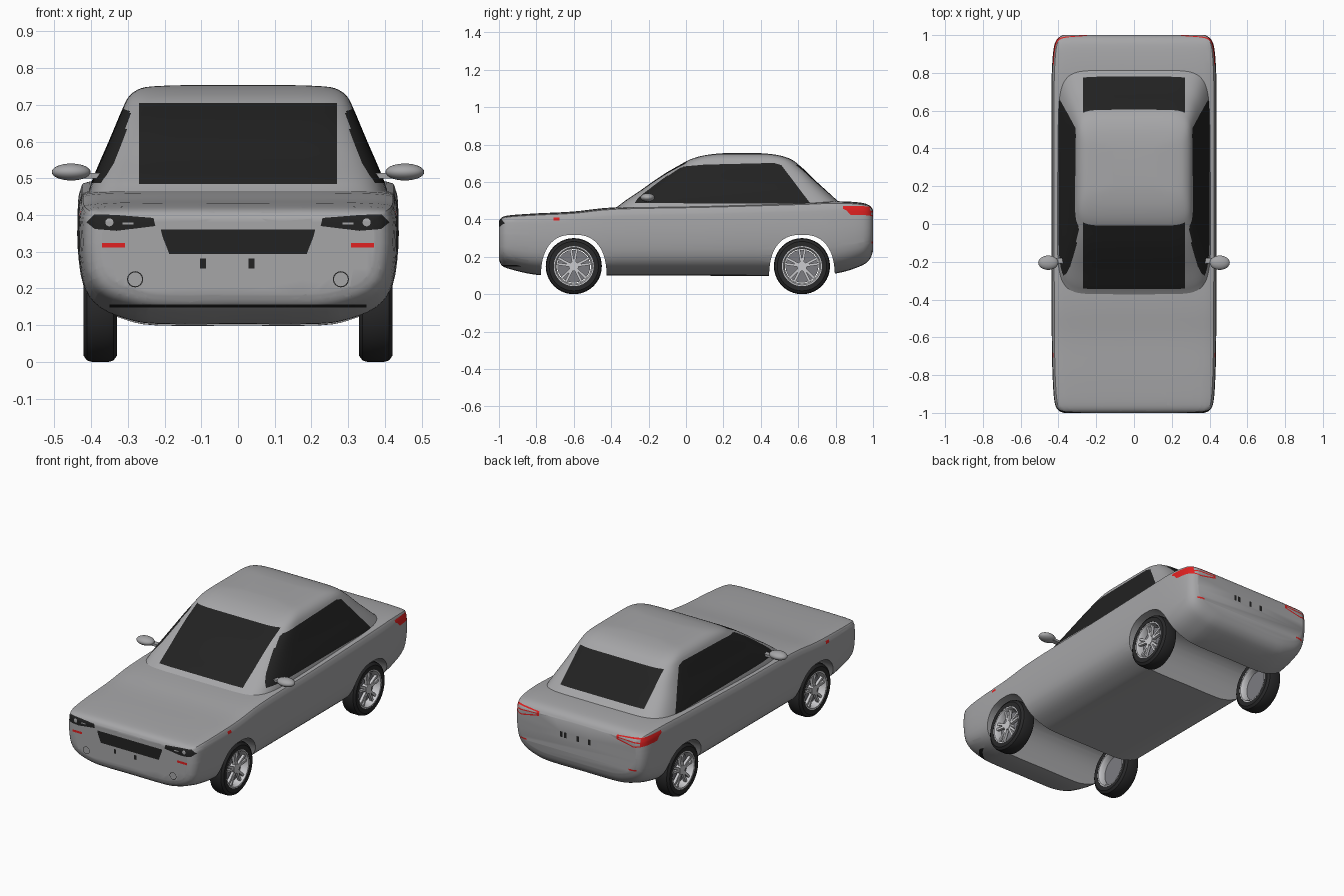
import bpy, bmesh, math
from mathutils import Matrix, Vector

if "Cube" in bpy.data.objects:
    bpy.data.objects.remove(bpy.data.objects["Cube"])


def material(name, r, g, b):
    m = bpy.data.materials.new(name)
    m.use_nodes = True
    m.diffuse_color = (r, g, b, 1)
    for node in m.node_tree.nodes:
        if node.type == 'BSDF_PRINCIPLED':
            node.inputs["Base Color"].default_value = (r, g, b, 1)
    return m


PAINT = material("grey paint", 0.38, 0.38, 0.39)
DARK = material("black glass", 0.016, 0.016, 0.016)
RED = material("red lens", 0.75, 0.015, 0.015)
RUBBER = material("tyre rubber", 0.022, 0.022, 0.023)
ALLOY = material("light alloy", 0.6, 0.6, 0.62)
STEEL = material("brake steel", 0.2, 0.2, 0.22)


def finish(name, bm, mats, cutters=()):
    bmesh.ops.recalc_face_normals(bm, faces=bm.faces)
    mesh = bpy.data.meshes.new(name)
    bm.to_mesh(mesh)
    bm.free()
    ob = bpy.data.objects.new(name, mesh)
    bpy.context.scene.collection.objects.link(ob)
    for m in mats:
        mesh.materials.append(m)
    bpy.ops.object.select_all(action='DESELECT')
    ob.select_set(True)
    bpy.context.view_layer.objects.active = ob
    for cutter in cutters:
        mod = ob.modifiers.new("arch", 'BOOLEAN')
        mod.operation, mod.solver, mod.object = 'DIFFERENCE', 'EXACT', cutter
        bpy.ops.object.modifier_apply(modifier=mod.name)
        bpy.data.objects.remove(cutter)
    if mats:
        bpy.ops.object.shade_smooth_by_angle(angle=math.radians(35))
    return ob


def loft(rings, closed=False):
    """Skin a list of closed rings; cap the ends, or join last to first."""
    bm = bmesh.new()
    vs = [[bm.verts.new(p) for p in ring] for ring in rings]
    pairs = list(zip(vs, vs[1:])) + ([(vs[-1], vs[0])] if closed else [])
    for a, b in pairs:
        for i in range(len(a)):
            j = (i + 1) % len(a)
            bm.faces.new((a[i], a[j], b[j], b[i]))
    if not closed:
        bm.faces.new(vs[0])
        bm.faces.new(vs[-1])
    bmesh.ops.recalc_face_normals(bm, faces=bm.faces)
    return bm


def spline(pts, n=4):
    """Smooth curve through the points."""
    out = []
    for i in range(len(pts) - 1):
        p0, p1, p2, p3 = (Vector(pts[min(max(k, 0), len(pts) - 1)]) for k in range(i - 1, i + 3))
        for s in range(n):
            t = s / n
            out.append(p1 + (p2 - p0) * t / 2 + (p0 * 2 - p1 * 5 + p2 * 4 - p3) * t * t / 2
                       + (p1 * 3 - p0 - p2 * 3 + p3) * t ** 3 / 2)
    return out + [Vector(pts[-1])]


def paint(bm, axis, poly, index, keep):
    """Cut a convex outline into the kept faces and colour its inside."""
    pts = [Vector((p[0], 0, p[1]) if axis == 'y' else (0, p[0], p[1])) for p in poly]
    middle = sum(pts, Vector()) / len(pts)
    view = Vector((0, 1, 0)) if axis == 'y' else Vector((1, 0, 0))
    planes = []

    def inside():
        bm.normal_update()
        found = []
        for f in bm.faces:
            c = f.calc_center_median()
            if keep(c, f.normal) and all((c - co).dot(no) > 0 for co, no in planes):
                found.append(f)
        return found

    for a, b in zip(pts, pts[1:] + pts[:1]):
        no = (b - a).cross(view).normalized()
        if (middle - a).dot(no) < 0:
            no = -no
        faces = inside()
        edges = {e for f in faces for e in f.edges}
        verts = {v for f in faces for v in f.verts}
        bmesh.ops.bisect_plane(bm, geom=list(verts) + list(edges) + faces,
                               dist=1e-5, plane_co=a, plane_no=no)
        planes.append((a, no))
    for f in inside():
        f.material_index = index


def rect(x0, x1, z0, z1):
    return [(x0, z0), (x1, z0), (x1, z1), (x0, z1)]


def circle(x, z, r):
    return [(x + r * math.cos(k * math.pi / 8), z + r * math.sin(k * math.pi / 8)) for k in range(16)]


def front(c, n):
    return c.y < -0.85 and n.y < -0.05


def back(c, n):
    return c.y > 0.85 and n.y > 0.05


def sides(c, n):
    return abs(n.x) > 0.45


# Lower body: one cross-section carried along the car (y, half width, bottom, top)
section = spline([(0, 0), (.5, 0), (.7, .04), (.87, .135), (.965, .29), (1, .55),
                  (1, .82), (.985, .93), (.93, .985), (.6, 1), (0, 1)], 3)
stations = spline([(-1, .37, .185, .39), (-.985, .4, .155, .41), (-.94, .42, .135, .422),
                   (-.8, .43, .105, .432), (-.6, .434, .1, .442), (-.37, .435, .1, .465),
                   (.1, .436, .1, .475), (.6, .436, .1, .49), (.8, .434, .112, .497),
                   (.93, .424, .15, .49), (.98, .405, .185, .475), (1, .375, .23, .45)])
outline = [(u, v) for u, v in section] + [(-u, v) for u, v in section[-2:0:-1]]
body = loft([[(u * w, y, lo + v * (hi - lo)) for u, v in outline] for y, w, lo, hi in stations])

# Grille, lower lip and plate marks
paint(body, 'y', [(-.21, .36), (.21, .36), (.205, .34), (.187, .294), (-.187, .294), (-.205, .34)], 1, front)
paint(body, 'y', rect(-.35, .35, .148, .157), 1, front)
for x in (-.095, .037):
    paint(body, 'y', rect(x - .008, x + .008, .255, .281), 1, front)
for x in (.107, .08, 0, -.075):
    paint(body, 'y', rect(x - .008, x + .008, .35, .382), 1, back)

for s in (-1, 1):
    # Headlights with small lenses, reflectors and fog light rings
    paint(body, 'y', [(s * x, z) for x, z in ((.225, .37), (.33, .357), (.39, .362), (.412, .38),
                                             (.39, .402), (.33, .4), (.23, .392))], 1, front)
    paint(body, 'y', circle(s * .35, .38, .011), 0, front)
    paint(body, 'y', rect(s * .285, s * .315, .374, .38), 0, front)
    paint(body, 'y', rect(s * .307, s * .37, .311, .324), 2, front)
    paint(body, 'y', circle(s * .28, .225, .022), 1, front)
    paint(body, 'y', circle(s * .28, .225, .019), 0, front)
    # Tail lights: red outlines with a bar, and low reflectors
    paint(body, 'y', [(s * x, z) for x, z in ((.25, .434), (.36, .412), (.43, .425),
                                             (.43, .472), (.25, .458))], 2, back)
    paint(body, 'y', [(s * x, z) for x, z in ((.265, .438), (.36, .419), (.395, .425),
                                             (.395, .437), (.265, .443))], 0, back)
    paint(body, 'y', [(s * x, z) for x, z in ((.265, .448), (.395, .444), (.395, .462), (.265, .453))], 0, back)
    paint(body, 'y', rect(s * .33, s * .375, .272, .281), 2, back)
# Side markers
paint(body, 'x', rect(-.708, -.677, .395, .411), 2, sides)

# Wheel arches cut through the full width
AXLES = (-.6, .62)
cutters = []
for y in AXLES:
    arch = []
    for k in range(33):
        c, s = math.cos(math.pi * k / 32), math.sin(math.pi * k / 32)
        arch.append((y + .176 * math.copysign(abs(c) ** .8, c), .08 + .238 * abs(s) ** .8))
    arch += [(y - .176, 0), (y + .176, 0)]
    cutter = finish("arch_cutter", loft([[(x, a, b) for a, b in arch] for x in (-.6, .6)]), [])
    cutter.hide_render = True
    cutters.append(cutter)
finish("lower_body", body, [PAINT, DARK, RED], cutters)

# Cabin: rounded plan outlines stacked upwards (z, front, back, half width)
levels = spline([(.44, -.41, .88, .412), (.47, -.365, .845, .405), (.5, -.325, .81, .395),
                 (.55, -.25, .755, .374), (.6, -.18, .7, .352), (.65, -.105, .65, .331),
                 (.69, -.035, .605, .314), (.72, .02, .565, .299), (.74, .085, .51, .275),
                 (.75, .15, .45, .235), (.754, .2, .4, .12)], 3)
plan = []
for k in range(96):
    c, s = math.cos(k * math.pi / 48), math.sin(k * math.pi / 48)
    plan.append([math.copysign(abs(t) ** .27, t) if abs(t) > 1e-6 else 0 for t in (c, s)])
cabin = loft([[(u * w, (f + b) / 2 + v * (b - f) / 2, z) for u, v in plan] for z, f, b, w in levels])
paint(cabin, 'y', rect(-.27, .27, .485, .705), 1, lambda c, n: c.y < .2 and n.y < -.2)
paint(cabin, 'y', rect(-.27, .27, .527, .69), 1, lambda c, n: c.y > .4 and n.y > .2)
paint(cabin, 'x', [(-.275, .487), (-.26, .51), (-.09, .66), (-.05, .68), (.1, .693), (.47, .702),
                   (.51, .69), (.665, .485)], 1, sides)
finish("cabin", cabin, [PAINT, DARK])

# Door mirrors on short arms
for s, side in ((1, "left"), (-1, "right")):
    bm = bmesh.new()
    bmesh.ops.create_uvsphere(bm, u_segments=24, v_segments=14, radius=1, matrix=Matrix.Translation(
        (s * .454, -.205, .517)) @ Matrix.Diagonal((.053, .038, .023, 1)))
    bmesh.ops.create_cube(bm, size=1, matrix=Matrix.Translation(
        (s * .395, -.195, .507)) @ Matrix.Diagonal((.07, .03, .014, 1)))
    finish(side + "_mirror", bm, [PAINT])


def lathe(profile, x, y, z, n=40):
    return loft([[(x + a, y + r * math.cos(t), z + r * math.sin(t)) for a, r in profile]
                 for t in (2 * math.pi * k / n for k in range(n))], True)


def disc(bm, x, y, z, r, depth):
    bmesh.ops.create_cone(bm, cap_ends=True, segments=32, radius1=r, radius2=r, depth=depth,
                          matrix=Matrix.Translation((x, y, z)) @ Matrix.Rotation(math.pi / 2, 4, 'Y'))


# Wheels: tyre, rim with five double spokes, brake disc
for s, side in ((1, "left"), (-1, "right")):
    for y, end in zip(AXLES, ("front", "rear")):
        name, x, z = end + "_" + side, s * .375, .15
        finish(name + "_tyre", lathe([(-.045, .107), (-.046, .132), (-.036, .146), (-.022, .15), (.022, .15),
                                      (.036, .146), (.046, .132), (.045, .107)], x, y, z), [RUBBER])
        rim = lathe([(-.044, .098), (-.044, .109), (.044, .109), (.044, .1), (.03, .092), (-.03, .092)], x, y, z)
        disc(rim, x + s * .022, y, z, .026, .03)
        for k in range(5):
            for lean in (-.17, .17):
                turn = Matrix.Rotation(math.pi / 2 + k * math.tau / 5 + lean, 4, 'X')
                bmesh.ops.create_cube(rim, size=1, matrix=Matrix.Translation((x + s * .026, y, z)) @ turn
                                      @ Matrix.Translation((0, .055, 0)) @ Matrix.Diagonal((.016, .08, .013, 1)))
        finish(name + "_rim", rim, [ALLOY])
        brake = bmesh.new()
        disc(brake, x - s * .002, y, z, .088, .012)
        finish(name + "_brake", brake, [STEEL])
